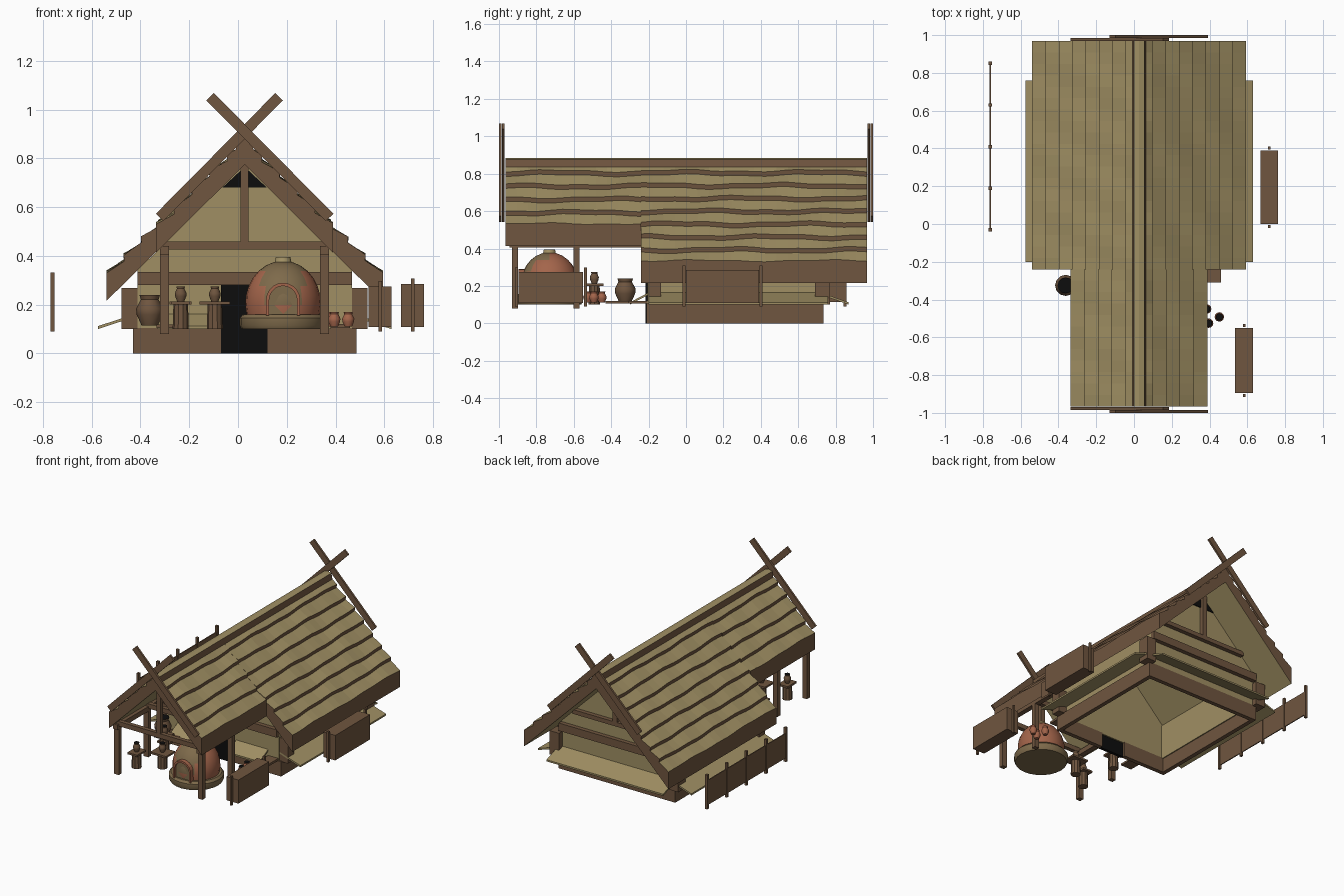
import bpy, bmesh, math
from mathutils import Vector, Matrix

if "Cube" in bpy.data.objects:
    bpy.data.objects.remove(bpy.data.objects["Cube"])

CX = 0.027          # centre line of the house
RIDGE, PITCH = 0.885, 0.97


def material(name, rgb):
    m = bpy.data.materials.new(name)
    m.use_nodes = True
    m.diffuse_color = (*rgb, 1)
    m.node_tree.nodes["Principled BSDF"].inputs["Base Color"].default_value = (*rgb, 1)
    return m


THATCH = material("straw thatch", (0.35, 0.275, 0.125))
WOOD = material("brown timber", (0.16, 0.092, 0.05))
CLAY = material("terracotta", (0.37, 0.13, 0.07))
MUD = material("dried mud", (0.21, 0.145, 0.07))
BLACK = material("black opening", (0.004, 0.004, 0.004))


def finish(name, bm, mats, smooth=False):
    bmesh.ops.recalc_face_normals(bm, faces=bm.faces)
    me = bpy.data.meshes.new(name)
    bm.to_mesh(me)
    bm.free()
    for m in mats:
        me.materials.append(m)
    ob = bpy.data.objects.new(name, me)
    bpy.context.collection.objects.link(ob)
    if smooth:
        bpy.ops.object.select_all(action='DESELECT')
        ob.select_set(True)
        bpy.context.view_layer.objects.active = ob
        bpy.ops.object.shade_smooth_by_angle(angle=math.radians(35))
    return ob


def box(name, x, y, z, mat=WOOD):
    bm = bmesh.new()
    mid = Vector([(a + b) / 2 for a, b in (x, y, z)])
    size = [b - a for a, b in (x, y, z)]
    bmesh.ops.create_cube(bm, size=1, matrix=Matrix.Translation(mid) @ Matrix.Diagonal((*size, 1)))
    return finish(name, bm, [mat])


def prism(name, pts, y0, y1, mat):
    """Extrude an x-z outline along y."""
    bm = bmesh.new()
    f = bm.faces.new([bm.verts.new((x, y0, z)) for x, z in pts])
    r = bmesh.ops.extrude_face_region(bm, geom=[f])
    moved = [v for v in r["geom"] if isinstance(v, bmesh.types.BMVert)]
    bmesh.ops.translate(bm, verts=moved, vec=(0, y1 - y0, 0))
    return finish(name, bm, [mat])


def lathe(name, profile, loc, mats, n=14, rule=None):
    bm = bmesh.new()
    rings = [[bm.verts.new((loc[0] + r * math.cos(2 * math.pi * i / n),
                            loc[1] + r * math.sin(2 * math.pi * i / n), loc[2] + z))
              for i in range(n)] for r, z in profile]
    for a, b in zip(rings, rings[1:]):
        for i in range(n):
            j = (i + 1) % n
            bm.faces.new((a[i], a[j], b[j], b[i]))
    bm.faces.new(rings[0])
    top = bm.faces.new(rings[-1])
    if rule:
        rule(bm, top)
    return finish(name, bm, mats, True)


# Thatched roof: stepped courses with wavy edges
COURSE = 0.0715


def roof(name, y0, y1, half, courses):
    w = half / courses
    bm = bmesh.new()
    n = max(4, int((y1 - y0) / 0.06))
    for side in (-1, 1):
        rows = []
        for i in range(n + 1):
            y = y0 + (y1 - y0) * i / n

            def wave(k):
                return 0.005 * math.sin(9 * y + 1.7 * k) + 0.003 * math.sin(23 * y + k * side)
            pts = [(0, RIDGE, 0), (0.028, RIDGE - 0.008, 1), (0.036, RIDGE - 0.048, 0)]
            for k in range(1, courses):
                z = RIDGE - PITCH * k * w + wave(k)
                pts += [(k * w, z, 1), (k * w - 0.002, z - 0.024, 0)]
            z = RIDGE - PITCH * half
            pts += [(half, z + wave(courses) * 0.8, 1), (half, z - 0.12, 0), (0, 0.775, 0)]
            rows.append([(bm.verts.new((CX + side * d, y, z)), m) for d, z, m in pts])
        for a, b in zip(rows, rows[1:]):
            for j in range(len(a) - 1):
                f = bm.faces.new((a[j][0], a[j + 1][0], b[j + 1][0], b[j][0]))
                f.material_index = a[j][1]
        for end in (rows[0], rows[-1]):
            bm.faces.new([v for v, m in end]).material_index = 1
    return finish(name, bm, [THATCH, WOOD])


roof("porch_roof", -0.965, -0.24, 0.363, 5)
roof("main_roof", -0.24, 0.968, 0.567, 8)

# Crossed gable boards at both ends
for end, label in ((-1, "front"), (1, "back")):
    for side, ya, yb in ((1, 0.97, 0.984), (-1, 0.986, 1.0)):
        pts = [(CX + side * x, z) for x, z in
               ((0.157, 1.038), (0.126, 1.068), (-0.364, 0.573), (-0.333, 0.543))]
        prism(label + "_crossed_board", pts, end * ya, end * yb, WOOD)

# Sunken timber base, open above and below
X0, X1, Y0, Y1 = -0.43, 0.485, -0.21, 0.735
T = 0.03
for x in ((X0, X0 + T), (X1 - T, X1)):
    box("base_side", x, (Y0, Y1), (0, 0.105))
box("base_back", (X0, X1), (Y1 - T, Y1), (0, 0.105))
box("base_front_right", (X0, -0.07), (Y0, Y0 + T), (0, 0.105))
box("base_front_left", (0.12, X1), (Y0, Y0 + T), (0, 0.105))
box("doorway", (-0.07, 0.12), (Y0 - 0.006, Y0 + 0.015), (0, 0.28), BLACK)

# Walls with gables, timber frame and smoke holes
H = 0.44
gable = [(CX - H, 0.1), (CX + H, 0.1), (CX + H, 0.34), (CX, 0.775), (CX - H, 0.34)]
hole = [(CX - 0.092, 0.68), (CX + 0.092, 0.68), (CX, 0.765)]
for y, s, label in ((Y0 + 0.005, -1, "front"), (Y1 - 0.025, 1, "back")):
    prism(label + "_gable_wall", gable, y, y + 0.02, THATCH)
    face = y if s < 0 else y + 0.02
    prism(label + "_smoke_hole", hole, face, face + s * 0.006, BLACK)
    out = sorted((face, face + s * 0.03))
    box(label + "_wall_beam", (CX - 0.44, CX + 0.44), out, (0.28, 0.335))
    if s > 0:
        box("back_tie_beam", (CX - 0.33, CX + 0.33), out, (0.43, 0.46))
        box("back_king_post", (CX - 0.017, CX + 0.017), out, (0.46, 0.77))
    for side in (-1, 1):
        x = sorted((CX + side * 0.43, CX + side * 0.505))
        yy = (-0.2, -0.135) if s < 0 else (0.69, 0.77)
        box(label + "_corner_post", x, yy, (0.1, 0.268))
for side in (-1, 1):
    x = sorted((CX + side * 0.42, CX + side * 0.44))
    box("side_wall", x, (Y0 + 0.01, Y1 - 0.01), (0.1, 0.35), THATCH)


# Sloping straw skirt around the base
def flap(name, inner, outer):
    bm = bmesh.new()
    corners = [(*inner[0], 0.165), (*inner[1], 0.165), (*outer[1], 0.112), (*outer[0], 0.112)]
    f = bm.faces.new([bm.verts.new(c) for c in corners])
    r = bmesh.ops.extrude_face_region(bm, geom=[f])
    bmesh.ops.translate(bm, verts=[v for v in r["geom"] if isinstance(v, bmesh.types.BMVert)],
                        vec=(0, 0, -0.012))
    finish(name, bm, [THATCH])


for s in (-1, 1):
    a, b = CX + s * 0.44, CX + s * 0.602
    flap("side_skirt", ((a, -0.2), (a, 0.76)), ((b, -0.2), (b, 0.76)))
flap("back_skirt", ((X0, 0.72), (X1, 0.72)), ((X0, 0.87), (X1, 0.87)))
flap("front_skirt_right", ((-0.33, -0.2), (-0.08, -0.2)), ((-0.33, -0.3), (-0.08, -0.3)))
flap("front_skirt_left", ((0.13, -0.2), (0.38, -0.2)), ((0.13, -0.3), (0.38, -0.3)))
box("side_ledge", (0.38, 0.46), (-0.31, -0.2), (0.105, 0.12))

# Porch frame
for s in (-1, 1):
    x = CX + s * 0.328
    for y in (-0.915, -0.585):
        box("porch_post", (x - 0.018, x + 0.018), (y - 0.016, y + 0.016), (0.08, 0.44))
    box("porch_plate", (x - 0.018, x + 0.018), (-0.945, -0.2), (0.405, 0.44))
for y in (-0.915, -0.585):
    box("porch_tie_beam", (CX - 0.335, CX + 0.335), (y - 0.015, y + 0.015), (0.426, 0.459))
    box("porch_king_post", (CX - 0.017, CX + 0.017), (y - 0.014, y + 0.014), (0.45, 0.775))

# Domed oven with mud patch over the mouth
OX, OY = 0.185, -0.73


def patch(bm, top):
    for f in bm.faces:
        c = f.calc_center_median()
        if abs(c.x - OX) < 0.085 and c.y < OY and c.z > 0.2:
            f.material_index = 1


lathe("oven_base", [(0.17, 0), (0.178, 0.015), (0.178, 0.045), (0.165, 0.06)],
      (OX, OY, 0.1), [MUD], 24)
dome = [(0.155 * math.cos(t), 0.05 + 0.175 * math.sin(t))
        for t in [math.radians(a) for a in range(-15, 80, 13)]]
lathe("oven_dome", dome, (OX, OY, 0.155), [CLAY, MUD], 24, patch)
lathe("oven_chimney", [(0.04, 0), (0.042, 0.012), (0.034, 0.02), (0.03, 0.04)],
      (OX, OY, 0.355), [THATCH], 12)


def arch(r, top):
    ts = [math.pi * i / 10 for i in range(11)]
    return [(OX + r, 0.155)] + [(OX + r * math.cos(t), top - r + r * math.sin(t)) for t in ts] \
        + [(OX - r, 0.155)]


outer, inner = arch(0.07, 0.29), arch(0.057, 0.277)
prism("oven_arch", outer + inner[::-1], OY - 0.165, OY - 0.08, CLAY)
prism("oven_mouth", inner, OY - 0.15, OY - 0.1, MUD)


# Pots, stump tables and bench
def pot(name, x, y, z, r, h, mat):
    def dark_top(bm, top):
        r = bmesh.ops.inset_region(bm, faces=[top], thickness=0.004)
        top.material_index = 1
    shape = ((0.6, 0), (0.95, 0.35), (1, 0.55), (0.65, 0.85), (0.75, 1))
    lathe(name, [(a * r, b * h) for a, b in shape], (x, y, z), [mat, BLACK], 12, dark_top)


pot("storage_jar", -0.362, -0.325, 0.115, 0.056, 0.125, WOOD)
box("jar_bench", (-0.335, -0.25), (-0.43, -0.24), (0.105, 0.118))
for x, y in ((0.385, -0.45), (0.452, -0.492), (0.395, -0.525)):
    pot("clay_pot", x, y, 0.11, 0.025, 0.06, CLAY)
for x, y, w in ((-0.235, -0.80, 0.038), (-0.095, -0.71, 0.062), (-0.235, -0.49, 0.045)):
    lathe("stump", [(0.033, 0), (0.03, 0.1)], (x, y, 0.1), [WOOD], 10)
    box("table_top", (x - w, x + w), (y - 0.05, y + 0.05), (0.2, 0.213))
    pot("table_pot", x, y, 0.213, 0.024, 0.062, WOOD)

# Solid side screens with end posts
for x, ya, yb, z in ((0.716, 0.0, 0.39, 0.285), (0.583, -0.895, -0.55, 0.275)):
    box("screen", (x - 0.047, x + 0.047), (ya, yb), (0.108, z))
    for y in (ya - 0.012, yb + 0.012):
        box("screen_post", (x - 0.007, x + 0.007), (y - 0.008, y + 0.008), (0.09, z + 0.023))

# Fence
box("fence_panel", (-0.764, -0.757), (-0.03, 0.85), (0.115, 0.29))
for i in range(5):
    y = -0.03 + 0.22 * i
    box("fence_post", (-0.769, -0.752), (y - 0.009, y + 0.009), (0.09, 0.333))
